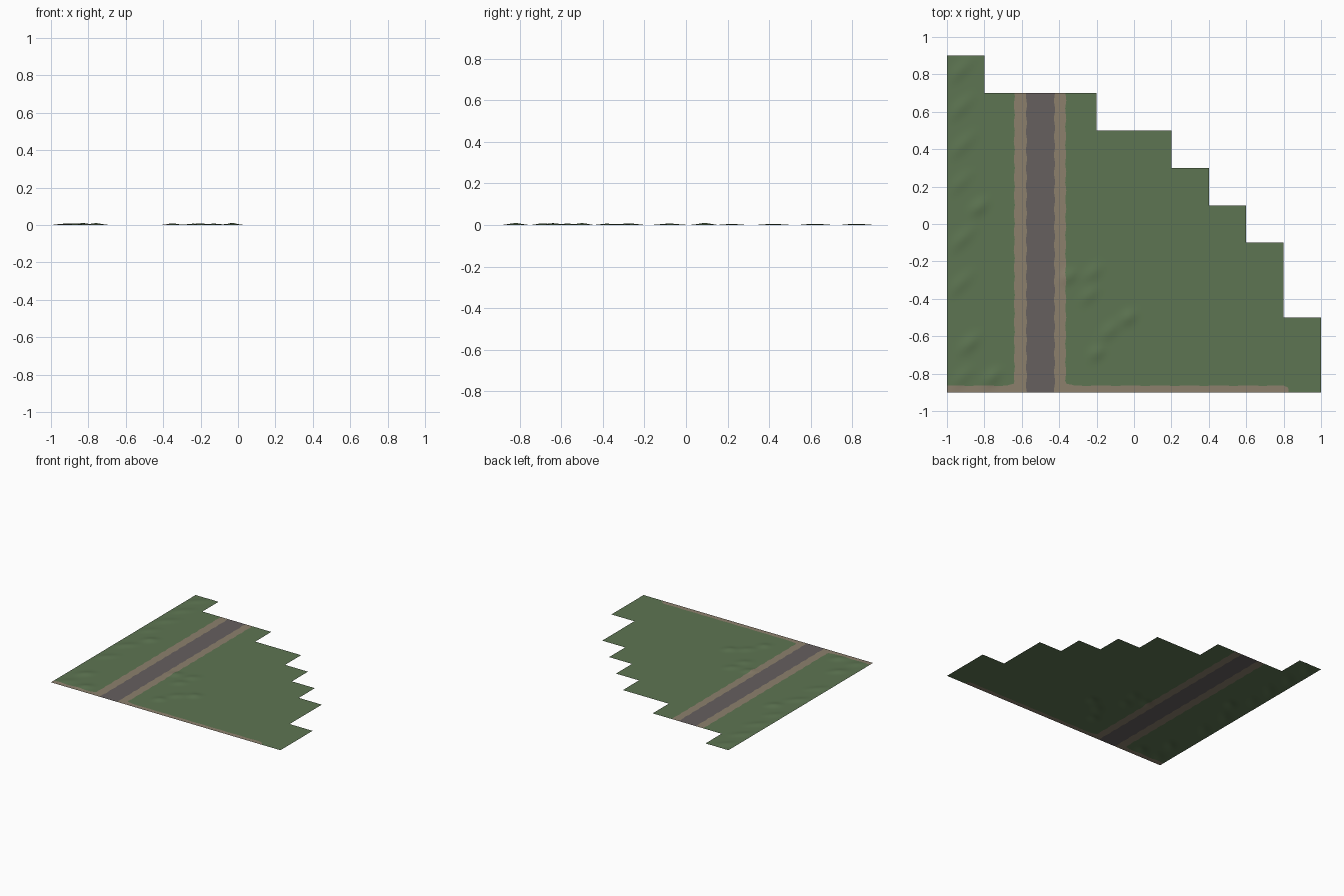
import bpy, bmesh, math

if "Cube" in bpy.data.objects:
    bpy.data.objects.remove(bpy.data.objects["Cube"])

STEP = 0.02
NX, NY = 100, 90


def material(name, color):
    m = bpy.data.materials.new(name)
    m.diffuse_color = (*color, 1)
    m.use_nodes = True
    m.node_tree.nodes["Principled BSDF"].inputs["Base Color"].default_value = m.diffuse_color
    return m


# Stepped outline: (right end of the step, top of the step)
STEPS = [(-0.8, 0.9), (-0.2, 0.7), (0.2, 0.5), (0.4, 0.3),
         (0.6, 0.1), (0.8, -0.1), (1.0, -0.5)]

# Rough ground: (x, y, length, width, height), long axis runs diagonally
BUMPS = [(-0.93, 0.82, .08, .03, .006), (-0.93, 0.62, .08, .03, .006),
         (-0.92, 0.42, .08, .03, .006), (-0.93, 0.22, .07, .03, .005),
         (-0.83, 0.09, .05, .03, .010), (-0.92, -0.08, .08, .03, .007),
         (-0.93, -0.32, .08, .03, .006), (-0.88, -0.64, .06, .03, .009),
         (-0.76, -0.82, .05, .03, .010), (-0.92, -0.82, .06, .03, .006),
         (-0.35, -0.28, .04, .03, .009), (-0.22, -0.26, .05, .03, .007),
         (-0.24, -0.38, .05, .03, .007), (-0.03, -0.50, .04, .03, .010),
         (-0.13, -0.57, .06, .03, .007), (-0.20, -0.69, .04, .03, .009)]


def height(x, y):
    z = 0
    for bx, by, length, width, h in BUMPS:
        u = (x - bx + y - by) * 0.7071
        v = (y - by - x + bx) * 0.7071
        z += h * math.exp(-(u / length) ** 2 - (v / width) ** 2)
    # Flat road, verge edges and outer border
    fade = max(0, min(1, (x + 0.995) / 0.03))
    if -0.67 < x < -0.42:
        fade = 0
    return min(z, 0.011) * fade if z > 0.0006 else 0


# Grid lines that carry the colour edges: index -> true position
EDGE_X = {18: -0.64, 21: -0.575, 29: -0.425, 32: -0.365}
VERGE_ROW = 2


def position(i, j):
    x, y = -1 + i * STEP, -0.9 + j * STEP
    if i in EDGE_X:
        x = EDGE_X[i] + 0.003 * math.sin(j * 1.3 + i)
    if j == VERGE_ROW:
        y = -0.864 + 0.0015 * math.sin(i * 0.8)
        if i in (17, 33):          # rounded junction corners
            y += 0.005
        elif i in (18, 32):
            x += -0.006 if i == 18 else 0.006
            y += 0.008
        elif i == 91:              # rounded end of the front verge
            y -= 0.008
    if i == 91 and j < VERGE_ROW:
        x += 0.006
    return x, y, height(x, y)


# Grass tile with road and verges coloured by column and row
bm = bmesh.new()
verts = {}


def vert(i, j):
    if (i, j) not in verts:
        verts[i, j] = bm.verts.new(position(i, j))
    return verts[i, j]


for i in range(NX):
    cx = -1 + (i + 0.5) * STEP
    top = next(t for end, t in STEPS if cx < end)
    for j in range(round((top + 0.9) / STEP)):
        f = bm.faces.new([vert(i, j), vert(i + 1, j),
                          vert(i + 1, j + 1), vert(i, j + 1)])
        f.smooth = True
        if 21 <= i < 29:
            f.material_index = 2
        elif 18 <= i < 32 or (j < VERGE_ROW and i < 91):
            f.material_index = 1

mesh = bpy.data.meshes.new("ground_tile")
bm.to_mesh(mesh)
bm.free()
mesh.materials.append(material("grass green", (0.110, 0.178, 0.084)))
mesh.materials.append(material("dirt verge tan", (0.262, 0.216, 0.152)))
mesh.materials.append(material("road grey", (0.133, 0.115, 0.114)))
ground = bpy.data.objects.new("ground_tile", mesh)
bpy.context.collection.objects.link(ground)
